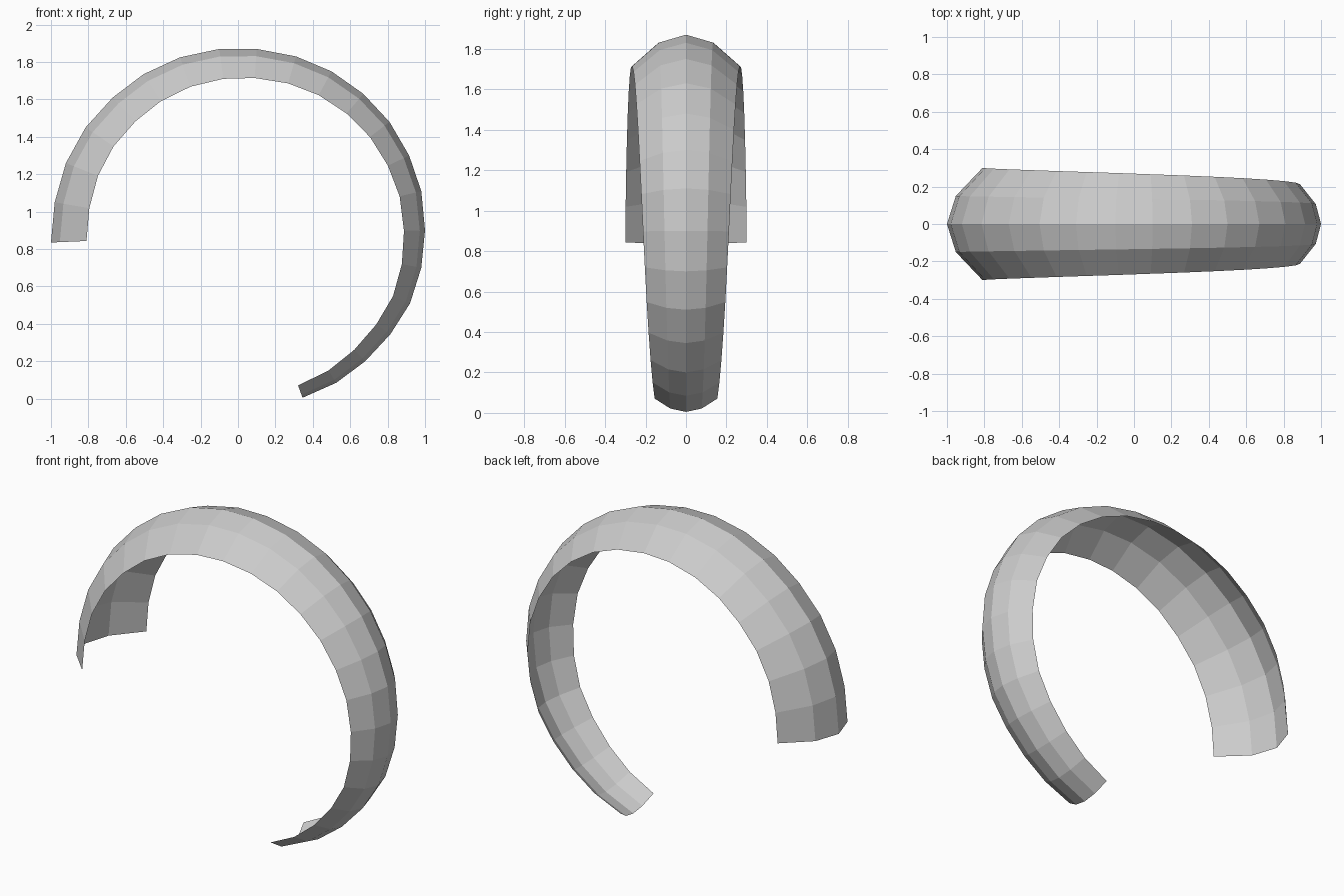
import bpy
from mathutils import Vector

if "Cube" in bpy.data.objects:
    bpy.data.objects.remove(bpy.data.objects["Cube"])

# Crest line of the open band, in the x-z plane, from the wide end to the narrow end
CREST = [(-1.0, .835), (-.98, 1.05), (-.92, 1.26), (-.815, 1.45), (-.67, 1.61), (-.505, 1.735),
         (-.31, 1.825), (-.1, 1.87), (.1, 1.87), (.31, 1.83), (.5, 1.75), (.67, 1.63),
         (.81, 1.48), (.915, 1.30), (.98, 1.11), (1.0, .90), (.98, .70), (.92, .51),
         (.815, .345), (.68, .20), (.525, .085), (.345, .005)]
CENTRE = Vector((.03, 0, .88))
# Cross-section: share of half width, share of depth towards the centre
SECTION = [(-1, 1), (-.5, .25), (0, 0), (.5, .25), (1, 1)]

# Tapered curved band
verts, faces = [], []
n, m = len(CREST), len(SECTION)
for i, (x, z) in enumerate(CREST):
    t = i / (n - 1)
    half_width = .30 - .145 * t ** 1.5
    depth = .19 - .12 * t ** 1.3
    crest = Vector((x, 0, z))
    inward = (CENTRE - crest).normalized()
    for w, d in SECTION:
        verts.append(crest + inward * depth * d + Vector((0, half_width * w, 0)))
for i in range(n - 1):
    for j in range(m - 1):
        a = i * m + j
        faces.append((a, a + m, a + m + 1, a + 1))

mesh = bpy.data.meshes.new("curved_band")
mesh.from_pydata(verts, [], faces)
mesh.update()
band = bpy.data.objects.new("curved_band", mesh)
bpy.context.collection.objects.link(band)

# Plain light grey
grey = bpy.data.materials.new("light grey")
grey.diffuse_color = (.6, .6, .6, 1)
grey.use_nodes = True
grey.node_tree.nodes["Principled BSDF"].inputs["Base Color"].default_value = grey.diffuse_color
mesh.materials.append(grey)
